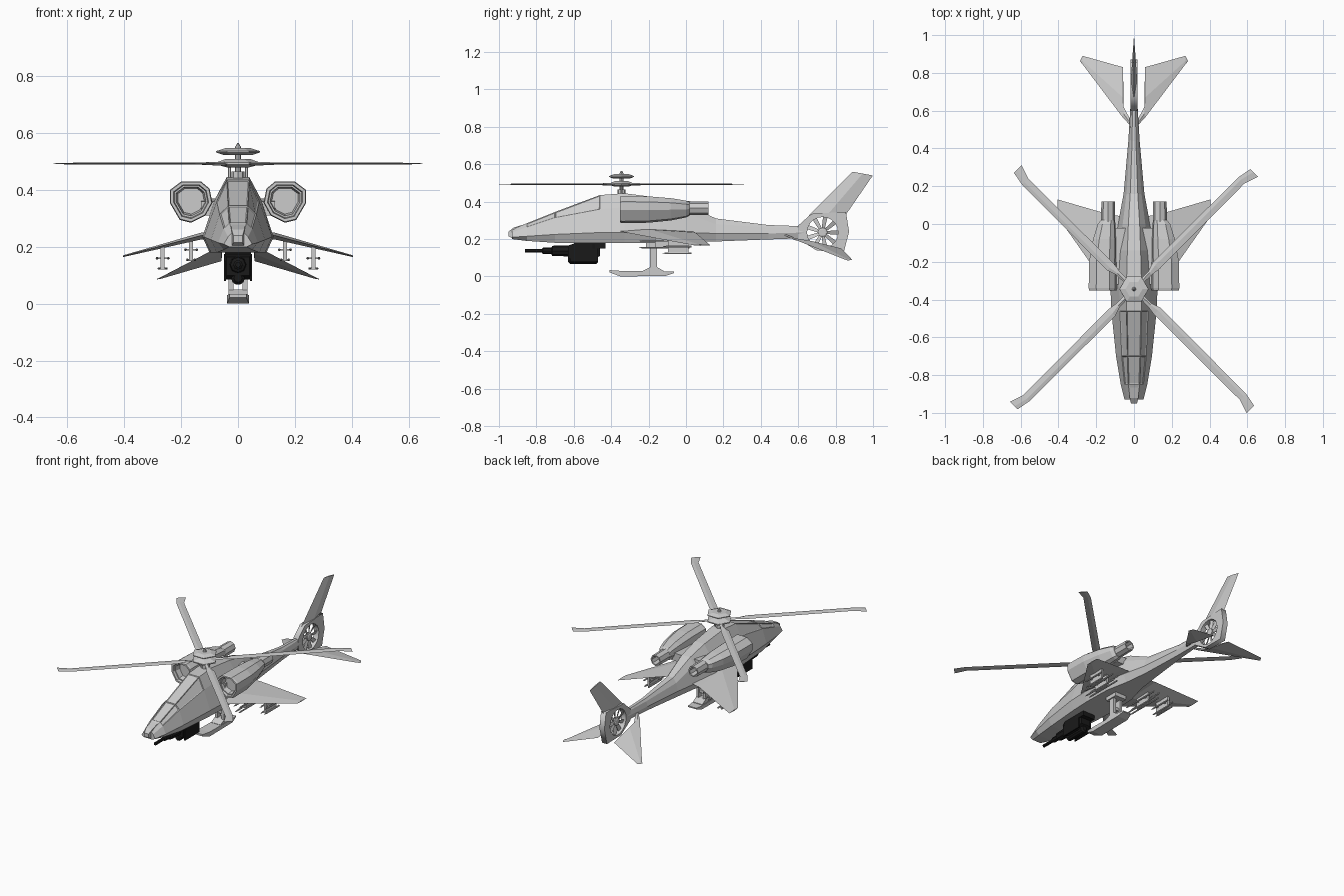
import bpy, bmesh, math

if "Cube" in bpy.data.objects:
    bpy.data.objects.remove(bpy.data.objects["Cube"])

black = bpy.data.materials.new("gun_black")
black.diffuse_color = (0.01, 0.01, 0.01, 1)
black.use_nodes = True
black.node_tree.nodes["Principled BSDF"].inputs["Base Color"].default_value = black.diffuse_color


def loft(name, rings, mirror=False, mat=None):
    """Skin matching closed rings of points and cap both ends."""
    bm = bmesh.new()
    vs = [[bm.verts.new(p) for p in r] for r in rings]
    n = len(rings[0])
    for a, b in zip(vs, vs[1:]):
        for i in range(n):
            j = (i + 1) % n
            bm.faces.new((a[i], a[j], b[j], b[i]))
    bm.faces.new(vs[0])
    bm.faces.new(vs[-1])
    bmesh.ops.recalc_face_normals(bm, faces=bm.faces)
    me = bpy.data.meshes.new(name)
    bm.to_mesh(me)
    bm.free()
    ob = bpy.data.objects.new(name, me)
    bpy.context.collection.objects.link(ob)
    if mat:
        me.materials.append(mat)
    if mirror:
        ob.modifiers.new("mirror", 'MIRROR')
    return ob


def rect(y, x0, x1, z0, z1):
    return [(x0, y, z0), (x1, y, z0), (x1, y, z1), (x0, y, z1)]


def box(name, x0, x1, y0, y1, z0, z1, **kw):
    return loft(name, [rect(y0, x0, x1, z0, z1), rect(y1, x0, x1, z0, z1)], **kw)


def lathe(name, profile, axis, c, n=8, **kw):
    """Turn (position, radius) pairs round an axis through c."""
    rings = []
    for t, r in profile:
        ring = []
        for i in range(n):
            a = 2 * math.pi * i / n
            u, v = r * math.cos(a), r * math.sin(a)
            p = {'x': (t, u, v), 'y': (u, t, v), 'z': (u, v, t)}[axis]
            ring.append(tuple(p[k] + c[k] for k in range(3)))
        rings.append(ring)
    return loft(name, rings, **kw)


# Fuselage: y, then half-width/height of belly, chine, shoulder, roof
sections = [
    (-.93, .03, .20, .05, .21, .035, .235, .02, .25),
    (-.85, .05, .19, .07, .215, .05, .265, .03, .285),
    (-.70, .075, .18, .095, .225, .065, .315, .035, .345),
    (-.46, .095, .18, .12, .235, .075, .36, .04, .435),
    (-.33, .10, .18, .125, .235, .08, .37, .04, .445),
    (-.14, .095, .18, .115, .235, .075, .36, .035, .42),
    (0, .06, .185, .085, .235, .06, .34, .03, .385),
    (.16, .04, .187, .055, .23, .04, .28, .02, .31),
    (.44, .018, .198, .03, .23, .02, .262, .01, .275),
    (.64, .01, .205, .018, .235, .013, .262, .008, .268)]
rings = []
for s in sections:
    half = [(s[i], s[0], s[i + 1]) for i in (1, 3, 5, 7)]
    rings.append(half + [(-x, y, z) for x, y, z in reversed(half)])
fuselage = loft("fuselage", rings)

# Canopy panes sunk into the upper nose
bm = bmesh.new()
bm.from_mesh(fuselage.data)
panes = [f for f in bm.faces if -.8 < f.calc_center_median().y < -.5
         and f.calc_center_median().z > .29 and f.normal.z > .2]
for f in panes:
    bmesh.ops.inset_region(bm, faces=[f], thickness=.006, depth=-.003)
bm.to_mesh(fuselage.data)
bm.free()

# Nose sensor
loft("nose_sensor", [rect(-.95, -.016, .016, .215, .24), rect(-.92, -.023, .023, .20, .262),
                     rect(-.86, -.023, .023, .20, .28)])

# Engine nacelles with hollow intakes and exhausts
outline = [(.10, .40), (.13, .425), (.20, .425), (.24, .395), (.24, .35),
           (.205, .29), (.165, .28), (.115, .305), (.09, .35)]
rings = []
for y, s, cx in [(-.30, .62, .165), (-.335, .70, .165), (-.335, .78, .165), (-.352, .82, .165),
                 (-.352, .96, .165), (-.34, 1, .165), (-.20, .97, .165), (-.08, .82, .155), (.0, .62, .145),
                 (.02, .5, .138)]:
    rings.append([(cx + (x - .165) * s, y, .365 + (z - .36) * s) for x, z in outline])
loft("engine_nacelle", rings, mirror=True)
lathe("engine_exhaust", [(-.05, .038), (.12, .036), (.12, .028), (.06, .026)], 'y',
      (.137, 0, .365), 8, mirror=True)
loft("engine_mount", [rect(-.32, -.13, .13, .31, .36), rect(-.02, -.12, .12, .32, .37)])


# Lifting surfaces: diamond section (x, z, leading y, trailing y, thickness)
def foil(x, y0, y1, z0, z1, t):
    m, zm = y0 * .6 + y1 * .4, z0 * .6 + z1 * .4
    return [(x, y0, z0), (x, m, zm + t), (x, y1, z1), (x, m, zm - t)]


loft("stub_wing", [foil(.06, -.43, .04, .25, .24, .014), foil(.13, -.35, .05, .24, .235, .012),
                   foil(.405, .04, .13, .167, .167, .003)], mirror=True)
loft("tail_plane", [foil(.01, .51, .535, .228, .225, .004), foil(.055, .56, .62, .205, .19, .005),
                    foil(.058, .562, .83, .205, .15, .007), foil(.272, .845, .89, .092, .088, .003),
                    foil(.285, .86, .865, .087, .086, .001)], mirror=True)

# Weapon racks under the wings
for x, y0, y1, z in [(.165, -.25, .02, .15), (.265, -.125, .03, .12)]:
    ym = (y0 + y1) / 2
    box("rack_pylon", x - .007, x + .007, ym - .05, ym + .06, z, z + .08, mirror=True)
    for k, (w, dz) in enumerate([(.02, .04), (.013, .004)]):
        for yy in (ym - .03, ym + .04):
            box("rack_bar", x - w, x + w, yy - .006, yy + .006, z + dz - .003, z + dz + .003, mirror=True)
        for s in (-1, 1):
            lathe("missile", [(y0, .001), (y0 + .02, .005), (y1, .005)], 'y',
                  (x + s * w, 0, z + dz), 6, mirror=True)

# Tail fan housing: flat outline with a round hole
cu = bpy.data.curves.new("tail_fan_housing", 'CURVE')
cu.dimensions, cu.fill_mode, cu.extrude = '2D', 'BOTH', .018
FY, FZ = .73, .235
hole = [(FY + .083 * math.cos(math.tau * i / 20), FZ + .083 * math.sin(math.tau * i / 20)) for i in range(20)]
shell = [(.60, .272), (.67, .335), (.855, .345), (.872, .24), (.845, .135), (.70, .138), (.60, .20)]
for pts in (shell, hole):
    sp = cu.splines.new('POLY')
    sp.points.add(len(pts) - 1)
    for p, (a, b) in zip(sp.points, pts):
        p.co = (a, b, 0, 1)
    sp.use_cyclic_u = True
housing = bpy.data.objects.new("tail_fan_housing", cu)
housing.rotation_euler = (math.pi / 2, 0, math.pi / 2)
bpy.context.collection.objects.link(housing)

# Tail fan
lathe("tail_fan_hub", [(-.014, .018), (-.01, .026), (.01, .026), (.014, .018)], 'x', (0, FY, FZ), 10)
for i in range(9):
    a = math.tau * i / 9
    c, s = math.cos(a), math.sin(a)
    rings = []
    for r, w in ((.02, .008), (.085, .012)):
        rings.append([(x, FY + r * c - v * s, FZ + r * s + v * c)
                      for x, v in ((-.006, -w), (-.002, -w), (.006, w), (.002, w))])
    loft("tail_fan_blade", rings)

# Vertical fin
rings = []
for ya, yb, za, zb, t in [(.655, .858, .325, .335, .017), (.89, .999, .56, .54, .004)]:
    ym, zm = (ya + yb) / 2, (za + zb) / 2
    rings.append([(0, ya, za), (t, ym, zm), (0, yb, zb), (-t, ym, zm)])
loft("tail_fin", rings)

# Rotor mast and hub discs
RY = -.345
lathe("rotor_mast", [(.42, .022), (.465, .022), (.465, .011), (.55, .011), (.565, .003)], 'z', (0, RY, 0), 8)
lathe("rotor_hub", [(.48, .04), (.49, .078), (.497, .078), (.51, .04)], 'z', (0, RY, 0), 6)
lathe("rotor_cap", [(.523, .05), (.532, .077), (.537, .077), (.547, .045)], 'z', (0, RY, 0), 6)
for s in (-1, 1):
    lathe("mast_link", [(.43, .006), (.49, .006)], 'z', (s * .03, RY, 0), 6)

# Rotor blades with swept tips: radius, leading and trailing offset
for k in range(4):
    a = math.pi / 4 + k * math.pi / 2
    c, s = math.cos(a), math.sin(a)
    rings = []
    for r, v0, v1, t in [(.05, .012, -.012, .006), (.12, .013, -.013, .006), (.17, .03, -.02, .004),
                         (.81, .028, -.018, .003), (.885, .014, -.043, .002)]:
        vm = v0 * .6 + v1 * .4
        rings.append([(r * c - v * s, RY + r * s + v * c, .493 + h)
                      for v, h in ((v0, 0), (vm, t), (v1, 0), (vm, -t))])
    loft("rotor_blade", rings)

# Chin gun
box("gun_mount", -.045, .045, -.60, -.43, .15, .185, mat=black)
loft("gun_body", [rect(-.63, -.04, .04, .10, .165), rect(-.60, -.05, .05, .085, .175),
                  rect(-.50, -.05, .05, .085, .175), rect(-.46, -.035, .035, .11, .16)], mat=black)
lathe("gun_drum", [(-.63, .014), (-.62, .024), (-.48, .024), (-.47, .014)], 'y', (0, 0, .09), 10, mat=black)
lathe("gun_barrel", [(-.86, .010), (-.77, .010), (-.765, .017), (-.72, .017), (-.715, .027), (-.62, .030)],
      'y', (0, 0, .137), 8, mat=black)
box("gun_side_plate", .042, .05, -.62, -.47, .08, .15, mat=black, mirror=True)

# Landing ski and strut
loft("landing_ski", [rect(-.41, -.03, .03, .022, .034), rect(-.35, -.038, .038, 0, .03),
                     rect(-.11, -.038, .038, .003, .026), rect(-.065, -.03, .03, .018, .026)])
loft("ski_foot", [rect(-.23, -.034, .034, .02, .03), rect(-.19, -.034, .034, .02, .05),
                  rect(-.155, -.034, .034, .02, .05), rect(-.12, -.034, .034, .02, .03)])
box("ski_strut", .016, .034, -.192, -.155, .03, .16, mirror=True)
box("strut_crossbar", -.03, .03, -.185, -.162, .08, .10)
box("strut_socket", -.042, .042, -.215, -.125, .155, .185)
